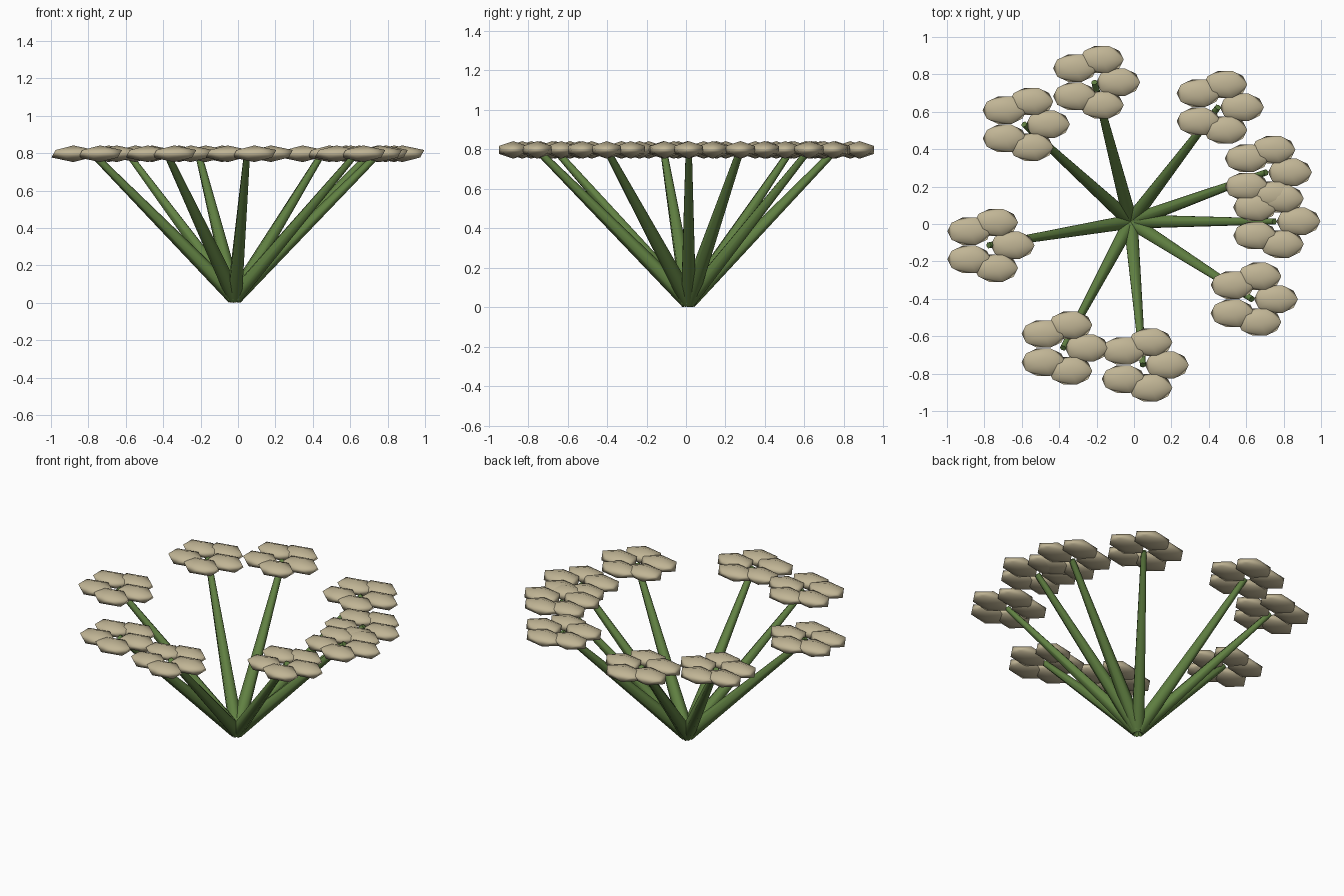
import bpy, math
from mathutils import Vector

if "Cube" in bpy.data.objects:
    bpy.data.objects.remove(bpy.data.objects["Cube"])


def material(name, rgb):
    m = bpy.data.materials.new(name)
    m.diffuse_color = (*rgb, 1)
    m.use_nodes = True
    m.node_tree.nodes["Principled BSDF"].inputs["Base Color"].default_value = m.diffuse_color
    return m


cream = material("dry_cream", (0.53, 0.46, 0.30))
green = material("stem_green", (0.12, 0.22, 0.055))

BASE = Vector((-0.018, 0.013, 0.031))   # where all stems meet
HEAD_Z = 0.797
PETAL_RING = 0.128
# flower head centres seen from above
HEADS = [(-0.212, 0.758), (-0.588, 0.533), (0.449, 0.624),
         (0.706, 0.276), (0.751, 0.014), (0.631, -0.402),
         (0.048, -0.754), (-0.38, -0.663), (-0.777, -0.114)]


def finish(name, mat):
    ob = bpy.context.object
    ob.name = name
    ob.data.materials.append(mat)
    bpy.ops.object.shade_smooth()
    return ob


def stem(tip):
    # tapered six sided stalk leaning outwards at 45 degrees
    axis = tip - BASE
    bpy.ops.mesh.primitive_cone_add(vertices=6, radius1=0.0433, radius2=0.018,
                                    depth=axis.length, location=(BASE + tip) / 2)
    ob = finish("stem", green)
    ob.rotation_euler = axis.to_track_quat('Z', 'Y').to_euler()
    bpy.ops.object.shade_smooth_by_angle(angle=math.radians(65))


def petal(center, angle):
    # flattened low-poly ball, always longest along x
    offset = Vector((math.cos(angle), math.sin(angle), 0)) * PETAL_RING
    bpy.ops.mesh.primitive_ico_sphere_add(subdivisions=1, radius=1,
                                          location=center + offset)
    finish("petal", cream).scale = (0.131, 0.086, 0.0445)


for x, y in HEADS:
    head = Vector((x, y, HEAD_Z))
    stem(head)
    for k in range(5):
        petal(head, k * math.tau / 5)
